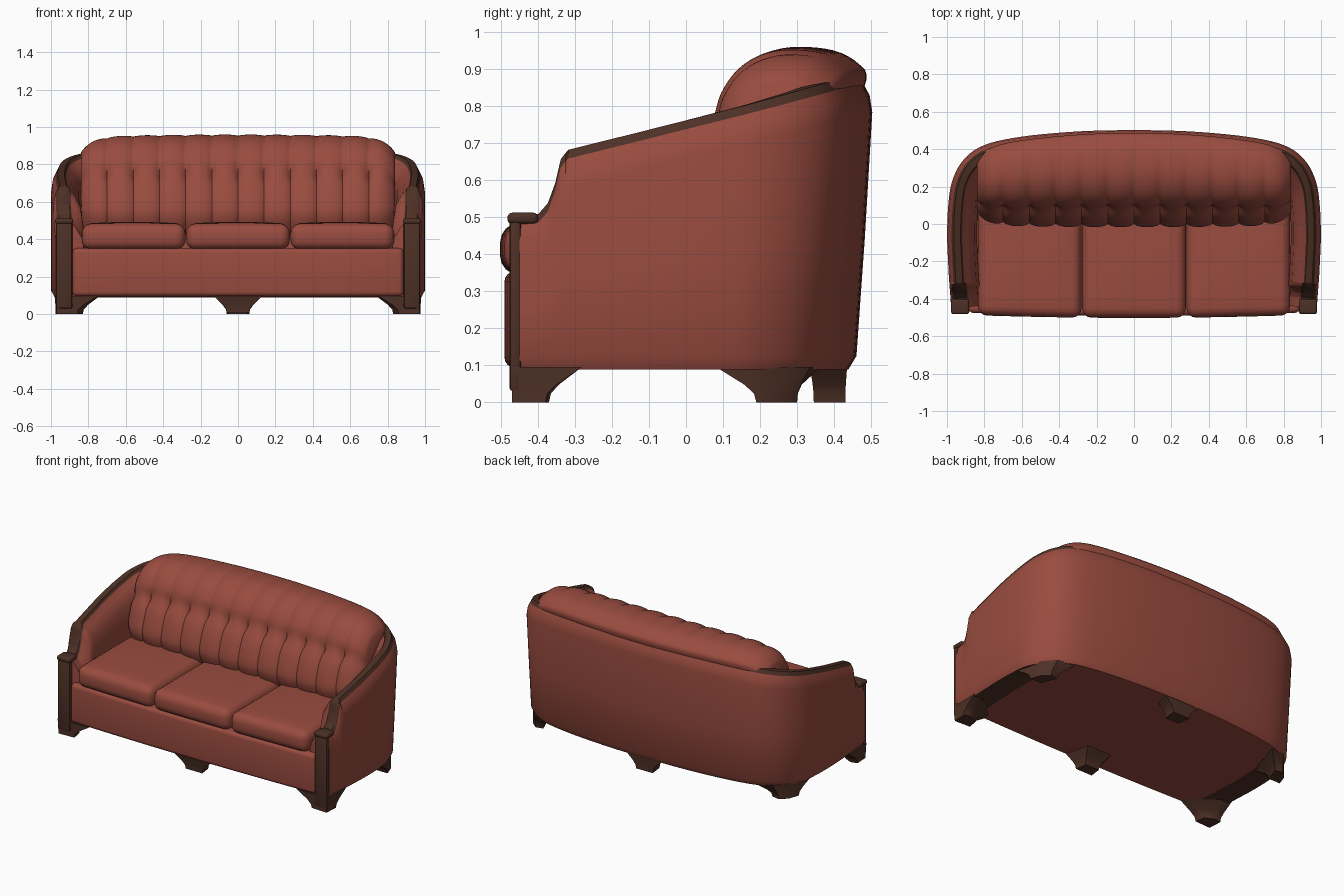
import bpy, bmesh, math
from mathutils import Vector

if "Cube" in bpy.data.objects:
    bpy.data.objects.remove(bpy.data.objects["Cube"])


def material(name, rgb):
    m = bpy.data.materials.new(name)
    m.diffuse_color = (*rgb, 1)
    m.use_nodes = True
    m.node_tree.nodes["Principled BSDF"].inputs["Base Color"].default_value = m.diffuse_color
    return m


RED = material("red leather", (0.32, 0.072, 0.05))
BROWN = material("dark wood", (0.075, 0.03, 0.019))


def finish(name, bm, mats, angle=40):
    bmesh.ops.recalc_face_normals(bm, faces=bm.faces)
    me = bpy.data.meshes.new(name)
    bm.to_mesh(me)
    bm.free()
    for m in mats:
        me.materials.append(m)
    ob = bpy.data.objects.new(name, me)
    bpy.context.collection.objects.link(ob)
    bpy.ops.object.select_all(action='DESELECT')
    ob.select_set(True)
    bpy.context.view_layer.objects.active = ob
    bpy.ops.object.shade_smooth_by_angle(angle=math.radians(angle))
    return ob


def smooth_path(pts, n):
    """Catmull-Rom curve through 2D points."""
    p = [Vector(q) for q in pts]
    p = [2 * p[0] - p[1]] + p + [2 * p[-1] - p[-2]]
    out = []
    for i in range(1, len(p) - 2):
        a, b, c, d = p[i - 1:i + 3]
        for k in range(n):
            t = k / n
            out.append(0.5 * (2 * b + (c - a) * t + (2 * a - 5 * b + 4 * c - d) * t * t
                              + (3 * b - a - 3 * c + d) * t ** 3))
    return out + [p[-2]]


def loft(name, rings, mats, mat_rule=None, angle=40):
    """Skin closed rings and cap both ends."""
    bm = bmesh.new()
    vs = [[bm.verts.new(v) for v in r] for r in rings]
    n = len(vs[0])
    for a, b in zip(vs, vs[1:]):
        for j in range(n):
            f = bm.faces.new((a[j], a[(j + 1) % n], b[(j + 1) % n], b[j]))
            if mat_rule:
                f.material_index = mat_rule(j, f.calc_center_median())
    bm.faces.new(vs[0])
    bm.faces.new(vs[-1])
    return finish(name, bm, mats, angle)


def padded_box(name, lo, hi, r, mat, crown=0.0, bow=0.0, cuts=5, seg=4):
    """Rounded box with a crowned top and a bowed front."""
    bm = bmesh.new()
    bmesh.ops.create_cube(bm, size=1)
    c = [(a + b) / 2 for a, b in zip(lo, hi)]
    s = [b - a for a, b in zip(lo, hi)]
    for v in bm.verts:
        v.co = Vector([c[i] + v.co[i] * s[i] for i in range(3)])
    for ax in (0, 1):
        for k in range(1, cuts):
            co, no = Vector(c), Vector((0, 0, 0))
            co[ax], no[ax] = lo[ax] + s[ax] * k / cuts, 1
            bmesh.ops.bisect_plane(bm, geom=bm.verts[:] + bm.edges[:] + bm.faces[:],
                                   plane_co=co, plane_no=no)
    sharp = [e for e in bm.edges if e.calc_face_angle(0) > 1]
    bmesh.ops.bevel(bm, geom=sharp, offset=r, segments=seg, profile=0.5, affect='EDGES')
    for v in bm.verts:
        u, w = [2 * (v.co[i] - c[i]) / s[i] for i in (0, 1)]
        if v.co.z > c[2]:
            v.co.z += crown * (1 - u * u) * (1 - w * w)
        v.co.y += bow * v.co.x ** 2
    return finish(name, bm, [mat])


# Plan outline shared by the shell and the base
half = smooth_path([(0.977, -0.45), (0.981, -0.4), (0.983, -0.37), (0.985, -0.345), (0.987, -0.32),
                    (0.99, -0.28), (0.994, -0.2), (0.999, -0.07), (0.994, 0.09), (0.972, 0.23),
                    (0.91, 0.345), (0.8, 0.422), (0.6, 0.467), (0.3, 0.495), (0, 0.503)], 5)
plan = half + [Vector((-p.x, p.y)) for p in reversed(half[:-1])]


def inward(i):
    t = plan[min(i + 1, len(plan) - 1)] - plan[max(i - 1, 0)]
    return Vector((-t.y, t.x)).normalized()


ARM = [(-0.47, 0.5), (-0.4, 0.507), (-0.375, 0.535), (-0.355, 0.59), (-0.34, 0.655),
       (-0.32, 0.68), (0.51, 0.885)]


def arm_height(y):
    for (a, za), (b, zb) in zip(ARM, ARM[1:]):
        if y <= b:
            return za + (zb - za) * (y - a) / (b - a)
    return ARM[-1][1]


# Curved arm-and-back shell with wooden top trim
rings = []
for i, p in enumerate(plan):
    n, top = inward(i), arm_height(p.y)
    tp = 0.045 * min(max((p.y - 0.15) / 0.25, 0), 1)
    w = 0.012 if p.y < -0.32 else 0        # the trim widens towards the posts
    sec = [(0.02 + tp, 0.088), (tp * 0.95, 0.125), (tp * 0.45, top * 0.5), (0, top - 0.1),
           (0.007, top - 0.055), (0.024 - w, top - 0.022), (0.036 - w, top + 0.002),
           (0.072 + w, top + 0.002), (0.08 + w, top - 0.018), (0.11, top - 0.04),
           (0.145, top - 0.1), (0.16, max(top - 0.2, 0.3)), (0.165, 0.088)]
    rings.append([(p.x + n.x * d, p.y + n.y * d, z) for d, z in sec])
loft("shell", rings, [RED, BROWN],
     lambda j, c: 1 if 5 <= j <= 7 or (j == 12 and c.y < 0.25) else 0)

# Base under the seat
base = [plan[i] + inward(i) * 0.07 for i in range(len(plan))]
loft("base", [[(p.x, p.y, z) for p in base] for z in (0.092, 0.34)], [RED])

# Front rail and seat cushions
padded_box("front_rail", (-0.885, -0.49, 0.095), (0.885, -0.3, 0.352), 0.025, RED, bow=0.02, cuts=6)
for k in (-1, 0, 1):
    x = k * 0.558
    padded_box("seat_cushion", (x - 0.277, -0.502, 0.345), (x + 0.277, 0.1, 0.482), 0.05, RED,
               crown=0.012, bow=0.02)

# Channelled back cushion: rolled profile with pinched flutes
prof = smooth_path([(0.03, 0.42), (-0.01, 0.5), (-0.015, 0.57), (0.02, 0.68), (0.075, 0.77),
                    (0.1, 0.84), (0.15, 0.905), (0.22, 0.945), (0.3, 0.96), (0.4, 0.95),
                    (0.465, 0.915), (0.487, 0.87), (0.44, 0.75), (0.35, 0.42)], 4)
W, PER = 0.14, 10
centre = Vector((0.25, 0.6))
rings = []
for i in range(12 * PER + 1):
    x = -0.84 + i * W / PER
    t = abs(x) / 0.84
    scale = 1 - 0.03 * t * t - 0.22 * t ** 13
    crease = 1 - abs(math.sin(math.pi * x / W)) ** 0.6
    ring = []
    for p in prof:
        d = p - centre
        fade = min(max((0.42 - p.x) / 0.25, 0), 1)
        pinch = 0.018 * fade + 0.02 * math.exp(-((p.y - 0.77) / 0.04) ** 2) * (p.x < 0.2)
        q = centre + d * scale - d.normalized() * pinch * crease
        ring.append((x, q.x - 0.1 * x * x * min(max(p.x / 0.45, 0), 1), q.y))
    rings.append(ring)
loft("back_cushion", rings, [RED], angle=60)


def foot(name, bottom, top, z0=0.0):
    """Wooden foot flaring upward in a concave curve."""
    levels = ((0, 0), (0.25, 0.06), (0.5, 0.3), (0.75, 0.65), (1, 1))
    loft(name, [[(a[0] + (b[0] - a[0]) * t, a[1] + (b[1] - a[1]) * t, z0 + (0.096 - z0) * h)
                 for a, b in zip(bottom, top)] for h, t in levels], [BROWN])


for s in (1, -1):
    # Front posts with caps
    padded_box("front_post", (s * 0.93 - 0.044, -0.477, 0.03), (s * 0.93 + 0.044, -0.445, 0.5),
               0.01, BROWN, cuts=1, seg=2)
    padded_box("post_cap", (s * 0.93 - 0.048, -0.482, 0.482), (s * 0.93 + 0.048, -0.4, 0.512),
               0.012, BROWN, cuts=1, seg=3)

    # Corner feet
    def mir(pts):
        return [(s * x, y) for x, y in pts]
    foot("front_foot", mir([(0.86, -0.465), (0.97, -0.47), (0.975, -0.38), (0.93, -0.37), (0.87, -0.4)]),
         mir([(0.75, -0.465), (0.975, -0.472), (0.98, -0.28), (0.9, -0.28), (0.75, -0.41)]))
    foot("back_corner_foot", mir([(0.87, 0.19), (0.95, 0.19), (0.925, 0.26), (0.88, 0.3), (0.83, 0.29)]),
         mir([(0.84, 0.08), (0.97, 0.08), (0.925, 0.26), (0.86, 0.335), (0.74, 0.365)]))

# Centre feet
foot("front_centre_foot", [(-0.06, -0.455), (0.06, -0.455), (0.05, -0.38), (-0.05, -0.38)],
     [(-0.13, -0.47), (0.13, -0.47), (0.09, -0.31), (-0.09, -0.31)], 0.008)
foot("back_centre_foot", [(-0.06, 0.43), (0.06, 0.43), (0.05, 0.345), (-0.05, 0.345)],
     [(-0.13, 0.435), (0.13, 0.435), (0.1, 0.335), (-0.1, 0.335)])
